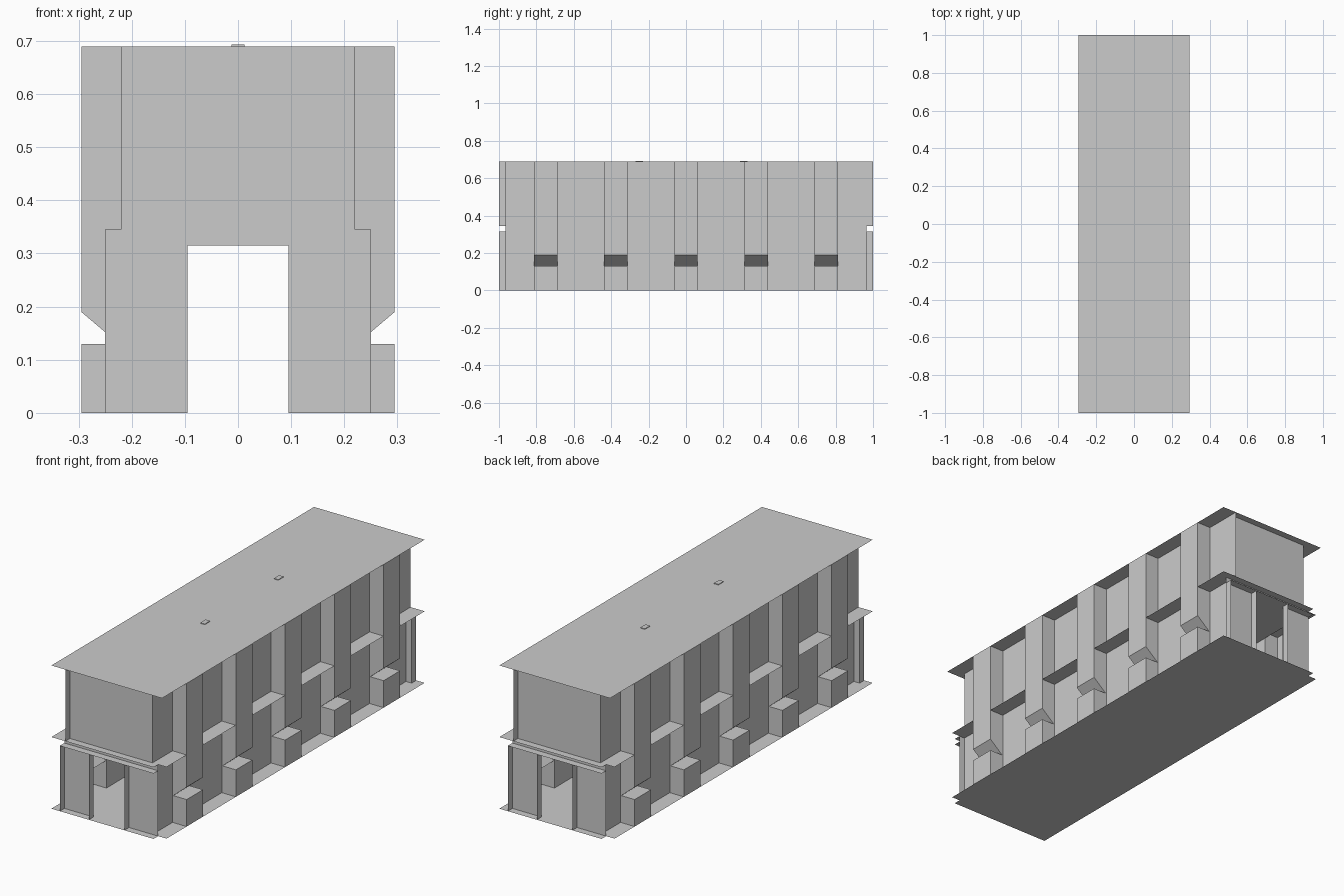
import bpy
from mathutils import Matrix

if "Cube" in bpy.data.objects:
    bpy.data.objects.remove(bpy.data.objects["Cube"])

ROOF, MID, CEIL = 0.69, 0.345, 0.315
OUT, WALL, LOW = 0.295, 0.22, 0.25     # half widths: edge, side wall, lower front
END, FACE, DOOR = 1.0, 0.965, 0.095    # slab end, end wall, half doorway
BAYS = [-0.75, -0.375, 0, 0.375, 0.75]
HB = 0.0625                            # half pilaster width
TURN = Matrix.Rotation(3.14159265, 4, 'Z')


def sheet(name, polys, turned=False):
    """Thin-sheet object from polygons; turned gives the opposite half."""
    verts, faces = [], []
    for p in polys:
        faces.append(range(len(verts), len(verts) + len(p)))
        verts += p
    me = bpy.data.meshes.new(name)
    me.from_pydata(verts, [], [list(f) for f in faces])
    if turned:
        me.transform(TURN)
    me.update()
    ob = bpy.data.objects.new(name, me)
    bpy.context.collection.objects.link(ob)
    return ob


def wall_x(x, y0, y1, z0, z1):
    return [(x, y0, z0), (x, y1, z0), (x, y1, z1), (x, y0, z1)]


def wall_y(y, x0, x1, z0, z1):
    return [(x0, y, z0), (x1, y, z0), (x1, y, z1), (x0, y, z1)]


def flat(z, pts):
    return [(x, y, z) for x, y in pts]


# slabs: floor and middle slab have two notched corners, roof is whole
notched = [(-OUT, -END), (LOW, -END), (LOW, -FACE), (OUT, -FACE),
           (OUT, END), (-LOW, END), (-LOW, FACE), (-OUT, FACE)]
sheet("floor_slab", [flat(0, notched)])
sheet("middle_slab", [flat(MID, notched)])
sheet("roof_slab", [flat(ROOF, [(-OUT, -END), (OUT, -END), (OUT, END), (-OUT, END)])])

# lower ceiling, wider where it shows as a ledge over the doors
sheet("lower_ceiling", [flat(CEIL, [
    (-LOW, -END), (LOW, -END), (LOW, -FACE), (WALL, -FACE), (WALL, FACE), (LOW, FACE),
    (LOW, END), (-LOW, END), (-LOW, FACE), (-WALL, FACE), (-WALL, -FACE), (-LOW, -FACE)])])

# pilaster cross-section (x, z) with the sloped slot near the bottom
section = [(OUT, ROOF), (OUT, 0.19), (WALL + 0.004, 0.13), (OUT, 0.13), (OUT, 0)]

for side, turned in (("right", False), ("left", True)):
    # side wall panels between the pilasters
    edges = [-FACE] + [b + s * HB for b in BAYS for s in (-1, 1)] + [FACE]
    sheet(side + "_side_wall",
          [wall_x(WALL, edges[i], edges[i + 1], 0, ROOF) for i in range(0, len(edges), 2)], turned)

    # hollow pilasters
    polys = []
    for b in BAYS:
        y0, y1 = b - HB, b + HB
        for (xa, za), (xb, zb) in zip(section, section[1:]):
            polys.append([(xa, y0, za), (xb, y0, zb), (xb, y1, zb), (xa, y1, za)])
        for y in (y0, y1):
            polys.append([(WALL, y, ROOF)] + [(x, y, z) for x, z in section] + [(WALL, y, 0)])
    sheet(side + "_pilasters", polys, turned)

for end, turned in (("front", False), ("back", True)):
    # end walls, lower one with a doorway
    sheet(end + "_upper_wall", [wall_y(-FACE, -WALL, WALL, MID, ROOF)], turned)
    sheet(end + "_lower_wall", [wall_y(-FACE, -LOW, -DOOR, 0, MID),
                                wall_y(-FACE, DOOR, LOW, 0, MID),
                                wall_y(-FACE, -DOOR, DOOR, CEIL, MID)], turned)
    # door jambs and the wall returns at one corner
    sheet(end + "_door_jambs", [wall_x(x, -END, -FACE, 0, CEIL) for x in (-DOOR, DOOR)], turned)
    sheet(end + "_corner_returns", [wall_x(-LOW, -END, -FACE, 0, CEIL),
                                    wall_x(-WALL, -END, -FACE, MID, ROOF)], turned)

# two small roof hatches
for i, y in enumerate((-0.25, 0.31)):
    bpy.ops.mesh.primitive_cube_add(size=1, location=(0, y, ROOF + 0.0015))
    hatch = bpy.context.object
    hatch.name = "roof_hatch_%d" % (i + 1)
    hatch.scale = (0.024, 0.04, 0.003)
